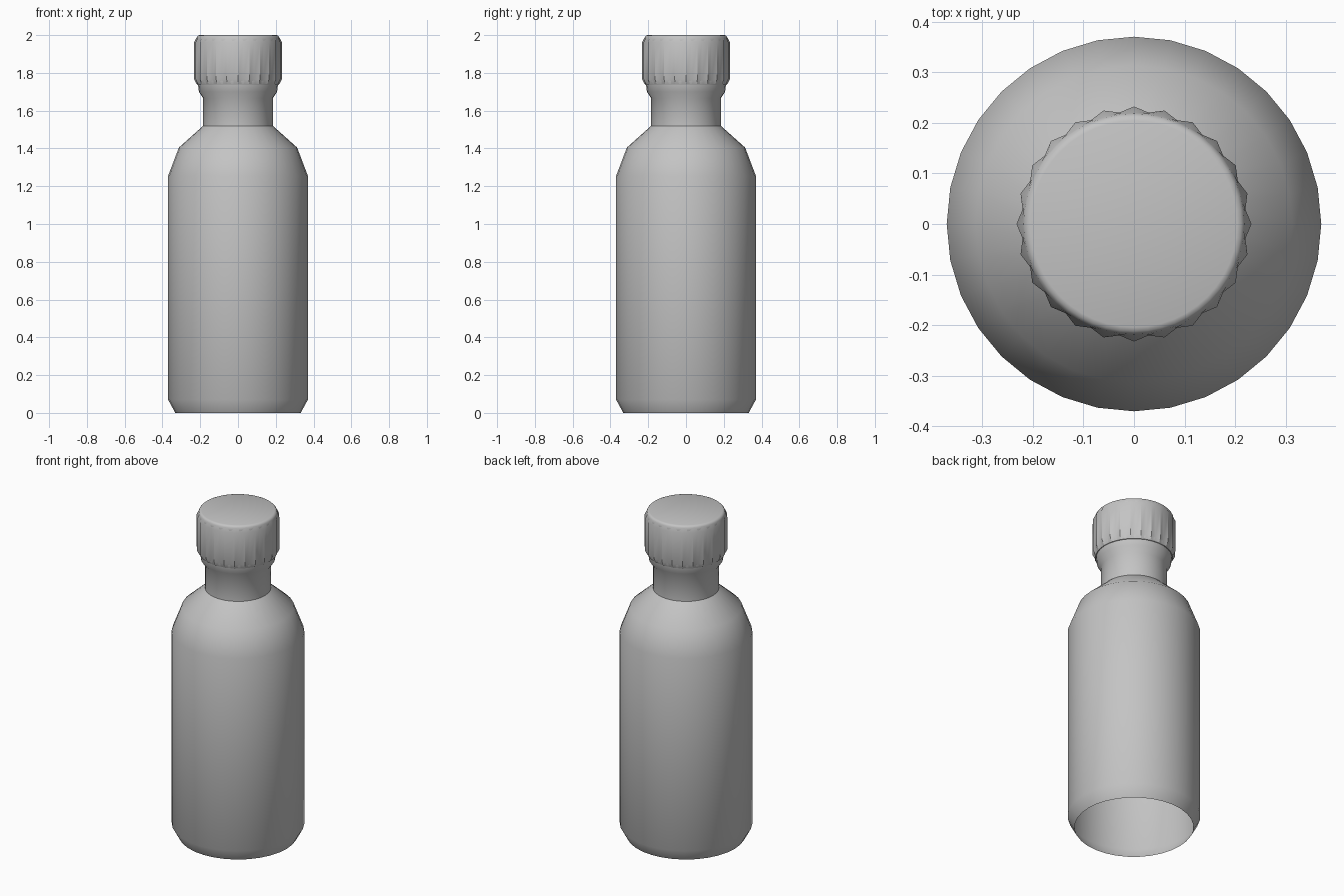
import bpy, bmesh, math

if "Cube" in bpy.data.objects:
    bpy.data.objects.remove(bpy.data.objects["Cube"])

grey = bpy.data.materials.new("plain grey")
grey.diffuse_color = (0.55, 0.55, 0.55, 1)
grey.use_nodes = True
grey.node_tree.nodes["Principled BSDF"].inputs["Base Color"].default_value = grey.diffuse_color


def lathe(name, rings, sides, angle, cap_top=False):
    """Revolve rings of (z, radius, rib peak radius); even vertices use the peak."""
    bm = bmesh.new()
    loops = []
    for z, r, peak in rings:
        loop = []
        for i in range(sides):
            a = 2 * math.pi * i / sides
            rad = peak if i % 2 == 0 else r
            loop.append(bm.verts.new((rad * math.cos(a), rad * math.sin(a), z)))
        loops.append(loop)
    for lo, hi in zip(loops, loops[1:]):
        for i in range(sides):
            j = (i + 1) % sides
            bm.faces.new((lo[i], lo[j], hi[j], hi[i]))
    if cap_top:
        bm.faces.new(loops[-1])
    mesh = bpy.data.meshes.new(name)
    bm.to_mesh(mesh)
    bm.free()
    mesh.materials.append(grey)
    obj = bpy.data.objects.new(name, mesh)
    bpy.context.collection.objects.link(obj)
    bpy.ops.object.select_all(action='DESELECT')
    obj.select_set(True)
    bpy.context.view_layer.objects.active = obj
    bpy.ops.object.shade_smooth_by_angle(angle=math.radians(angle))
    return obj


def plain(profile):
    return [(z, r, r) for z, r in profile]


# Bottle body with shoulder, neck and collar, open underneath
lathe("bottle_body", plain([
    (0.0, 0.332), (0.07, 0.37), (1.255, 0.37), (1.405, 0.313), (1.52, 0.184),
    (1.665, 0.184), (1.70, 0.207), (1.74, 0.212)]), 32, 40)

# Smooth cap core with a rounded top rim
lathe("cap_core", plain([
    (1.735, 0.205), (1.737, 0.215), (1.755, 0.221), (1.975, 0.221),
    (1.99, 0.218), (1.997, 0.212), (2.0, 0.204)]), 48, 60, cap_top=True)

# Ribbed grip around the cap: 24 ridges
lathe("cap_ribs", [
    (1.74, 0.215, 0.219), (1.765, 0.222, 0.232),
    (1.962, 0.222, 0.232), (1.988, 0.217, 0.219)], 48, 30)
